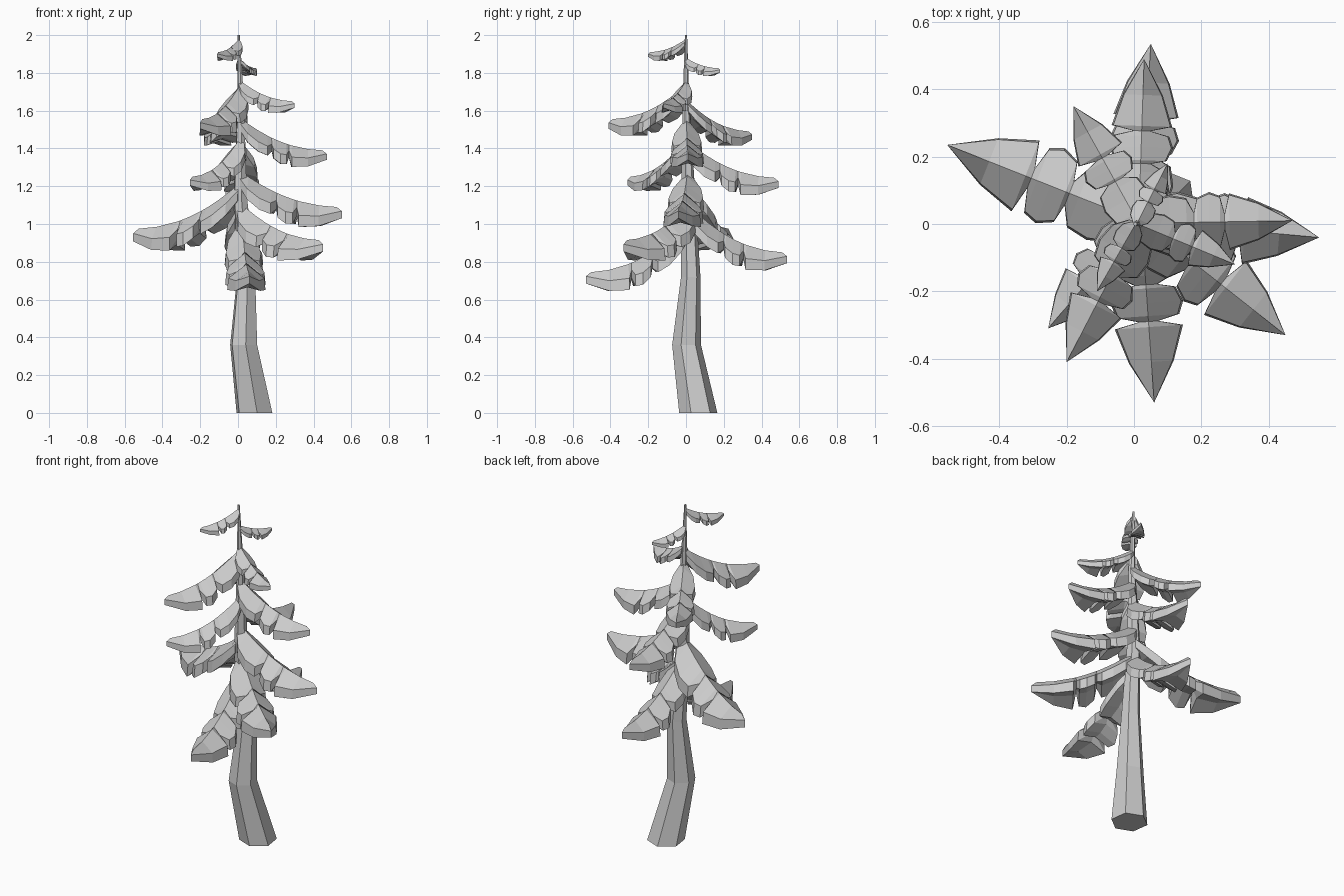
import bpy, bmesh, math
from mathutils import Vector

cube = bpy.data.objects.get("Cube")
if cube:
    bpy.data.objects.remove(cube, do_unlink=True)

grey = bpy.data.materials.new("plain_grey")
grey.use_nodes = True
grey.diffuse_color = (0.6, 0.6, 0.6, 1)
bsdf = next(n for n in grey.node_tree.nodes if n.type == 'BSDF_PRINCIPLED')
bsdf.inputs["Base Color"].default_value = (0.6, 0.6, 0.6, 1)


def loft(name, rings):
    """Skin a closed solid over a list of equal-length rings of points."""
    bm = bmesh.new()
    loops = [[bm.verts.new(p) for p in ring] for ring in rings]
    for a, b in zip(loops, loops[1:]):
        for i in range(len(a)):
            j = (i + 1) % len(a)
            bm.faces.new((a[i], a[j], b[j], b[i]))
    bm.faces.new(loops[0])
    bm.faces.new(loops[-1])
    bmesh.ops.remove_doubles(bm, verts=bm.verts, dist=0.0005)
    bmesh.ops.recalc_face_normals(bm, faces=bm.faces)
    mesh = bpy.data.meshes.new(name)
    bm.to_mesh(mesh)
    bm.free()
    mesh.materials.append(grey)
    obj = bpy.data.objects.new(name, mesh)
    bpy.context.collection.objects.link(obj)
    return obj


# Crooked six-sided trunk: centre x, y, z and radius
TRUNK = [(0.087, 0.065, 0, 0.102), (0.03, 0.003, 0.36, 0.077),
         (0.043, 0.025, 0.72, 0.052), (0.012, 0.012, 1.15, 0.038),
         (0.015, 0.0, 1.65, 0.018), (0.004, 0.0, 2.0, 0.006)]


def trunk_ring(x, y, z, r):
    angles = [math.radians(98 + 60 * k) for k in range(6)]
    return [(x + r * math.cos(a), y + r * math.sin(a), z) for a in angles]


loft("trunk", [trunk_ring(*s) for s in TRUNK])


def trunk_centre(z):
    for a, b in zip(TRUNK, TRUNK[1:]):
        if a[2] <= z <= b[2]:
            f = (z - a[2]) / (b[2] - a[2])
            return Vector(a[:2]).lerp(Vector(b[:2]), f)


# Bough outline: distance along and half width, as shares of the length
OUTLINE = [(0.0, 0.06), (0.08, 0.14), (0.2, 0.17), (0.31, 0.15), (0.36, 0.06),
           (0.38, 0.15), (0.46, 0.185), (0.53, 0.16), (0.56, 0.05),
           (0.59, 0.175), (0.78, 0.115), (1.0, 0.0)]


def bough(name, tip_x, tip_y, tip_z, root_z):
    """Drooping ridged bough with notched lobes and a skirt under the eaves."""
    root = trunk_centre(root_z)
    run = Vector((tip_x, tip_y)) - root
    length = run.length
    along = run.normalized()
    side = Vector((-along.y, along.x))

    def point(t, offset, z):
        p = root + along * t * length + side * offset
        return (p.x, p.y, z)

    rings = []
    for t, share in OUTLINE:
        w = share * length
        ridge = tip_z + (root_z - tip_z) * (1 - t) ** 2.1
        eave = ridge - 0.55 * w - 0.04 * length
        skirt = eave - (0.07 + 0.25 * share) * length
        flare = w * 1.06
        under = skirt + 0.3 * w
        rings.append([point(min(t, 0.95), 0, ridge),
                      point(t, w, eave), point(t, flare, skirt),
                      point(t, 0, under),
                      point(t, -flare, skirt), point(t, -w, eave)])
    loft(name, rings)


# Tip x, y, z and root height, from the lowest bough up
BOUGHS = [(0.06, -0.53, 0.745, 1.02), (0.45, -0.33, 0.915, 1.11),
          (0.05, 0.535, 0.85, 1.10), (-0.555, 0.235, 0.975, 1.22),
          (0.55, -0.04, 1.09, 1.28), (0.03, 0.49, 1.245, 1.44),
          (-0.255, -0.31, 1.25, 1.46), (0.47, 0.01, 1.39, 1.56),
          (-0.18, 0.35, 1.49, 1.66), (-0.2, -0.41, 1.555, 1.74),
          (0.3, -0.12, 1.65, 1.76), (0.1, 0.18, 1.825, 1.88),
          (-0.11, -0.2, 1.91, 1.98)]
for i, b in enumerate(BOUGHS):
    bough(f"bough_{i + 1}", *b)
